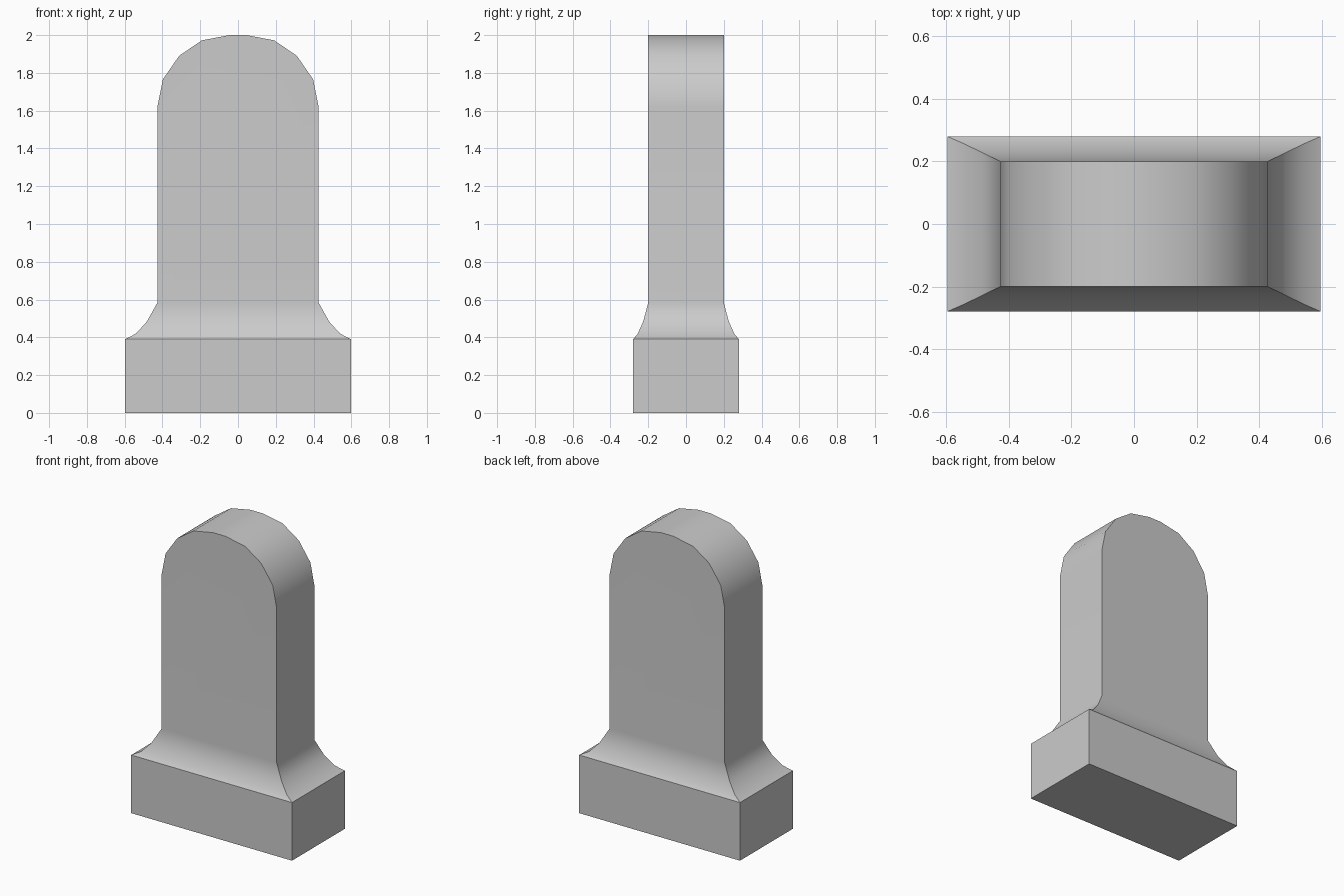
import bpy, bmesh, math

if "Cube" in bpy.data.objects:
    bpy.data.objects.remove(bpy.data.objects["Cube"])

# half width, half depth, height of each ring of the plinth and its concave flare
RINGS = [(0.597, 0.28, 0.0), (0.597, 0.28, 0.39), (0.54, 0.255, 0.42),
         (0.483, 0.227, 0.483), (0.427, 0.20, 0.583)]
# right half of the rounded top, from the shoulder to the crown
ARCH = [(0.427, 1.62), (0.398, 1.765), (0.312, 1.89), (0.192, 1.972), (0.046, 2.0)]

bm = bmesh.new()

# Plinth and flare
loops = [[bm.verts.new((sx * w, sy * d, z))
          for sx, sy in ((-1, -1), (1, -1), (1, 1), (-1, 1))]
         for w, d, z in RINGS]
bm.faces.new(loops[0][::-1])
for low, high in zip(loops, loops[1:]):
    for i in range(4):
        j = (i + 1) % 4
        bm.faces.new((low[i], low[j], high[j], high[i]))

# Upright slab with arched top, growing out of the flare
outline = ARCH + [(-x, z) for x, z in reversed(ARCH)]
fl, fr, br, bl = loops[-1]
depth = RINGS[-1][1]
front = [fr] + [bm.verts.new((x, -depth, z)) for x, z in outline] + [fl]
back = [br] + [bm.verts.new((x, depth, z)) for x, z in outline] + [bl]
bm.faces.new(front)
bm.faces.new(back[::-1])
for i in range(len(front) - 1):
    bm.faces.new((front[i], back[i], back[i + 1], front[i + 1]))
bmesh.ops.recalc_face_normals(bm, faces=bm.faces)

mesh = bpy.data.meshes.new("headstone")
bm.to_mesh(mesh)
bm.free()
stone = bpy.data.objects.new("headstone", mesh)
bpy.context.collection.objects.link(stone)

# Smooth arch and flare, crisp corners, flat large faces
bpy.context.view_layer.objects.active = stone
stone.select_set(True)
bpy.ops.object.shade_smooth_by_angle(angle=math.radians(35))
weighted = stone.modifiers.new("flat_large_faces", 'WEIGHTED_NORMAL')
weighted.keep_sharp = True
